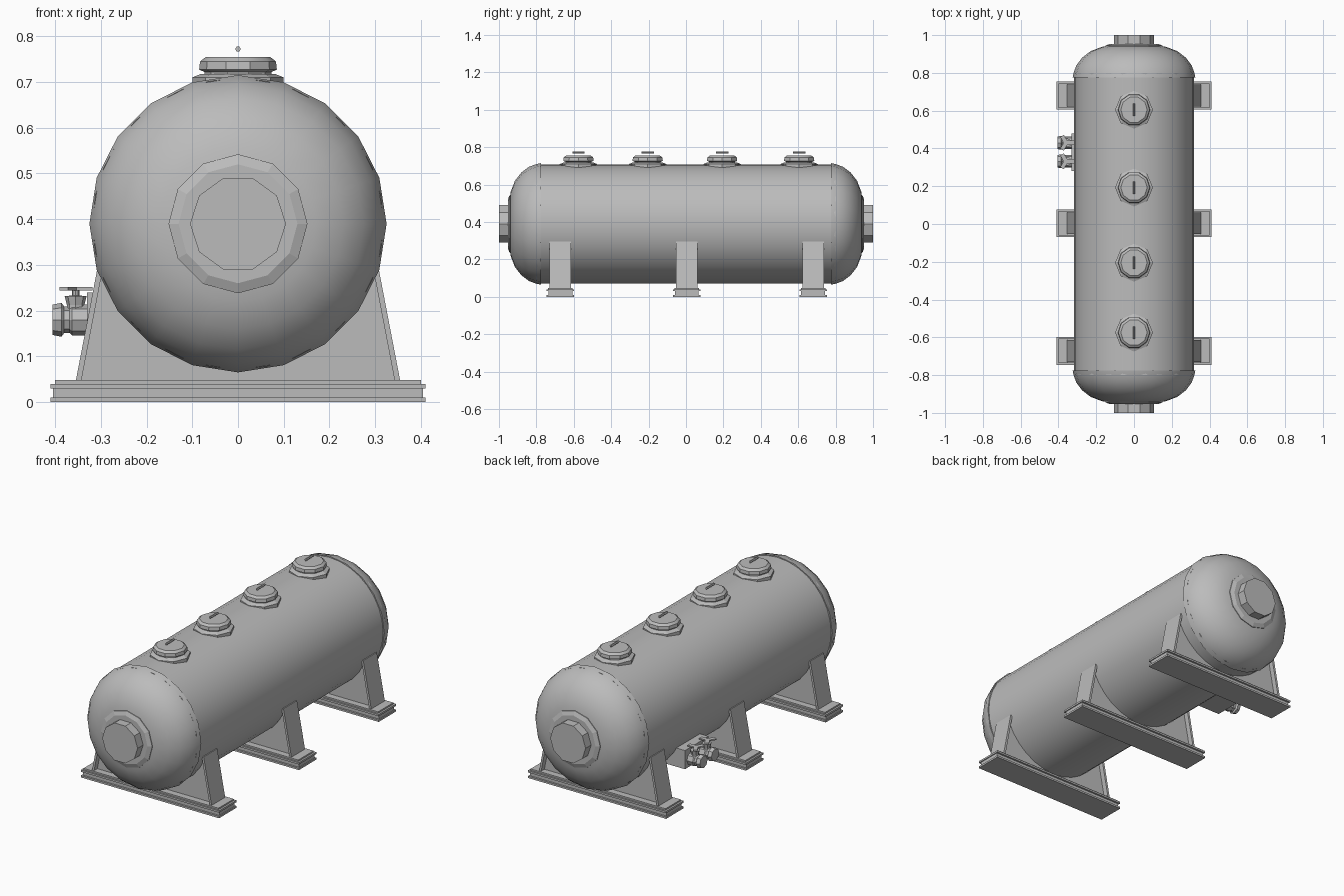
import bpy, bmesh, math
from mathutils import Matrix, Vector

cube = bpy.data.objects.get("Cube")
if cube:
    bpy.data.objects.remove(cube, do_unlink=True)

GREY = 0.5
steel = bpy.data.materials.new("grey steel")
steel.use_nodes = True
steel.diffuse_color = (GREY, GREY, GREY, 1)
steel.node_tree.nodes["Principled BSDF"].inputs["Base Color"].default_value = (GREY, GREY, GREY, 1)

AXIS_Z = 0.39   # height of the tank axis
TO_Y = Matrix.Rotation(math.radians(-90), 4, 'X')
TO_MINUS_Y = Matrix.Rotation(math.radians(90), 4, 'X')
TO_MINUS_X = Matrix.Rotation(math.radians(-90), 4, 'Y')
UPRIGHT = Matrix.Identity(4)


def finish(bm, name, smooth=None):
    bmesh.ops.recalc_face_normals(bm, faces=bm.faces)
    mesh = bpy.data.meshes.new(name)
    bm.to_mesh(mesh)
    bm.free()
    mesh.materials.append(steel)
    obj = bpy.data.objects.new(name, mesh)
    bpy.context.collection.objects.link(obj)
    if smooth:
        bpy.ops.object.select_all(action='DESELECT')
        obj.select_set(True)
        bpy.context.view_layer.objects.active = obj
        bpy.ops.object.shade_smooth_by_angle(angle=math.radians(smooth))
    return obj


def revolve(name, profile, sides, loc, turn=UPRIGHT, smooth=None):
    """Turn (radius, height) pairs about an axis and close both ends."""
    bm = bmesh.new()
    rings = []
    for r, h in profile:
        ring = []
        for i in range(sides):
            a = math.tau * i / sides
            ring.append(bm.verts.new((r * math.cos(a), r * math.sin(a), h)))
        rings.append(ring)
    for low, high in zip(rings, rings[1:]):
        for i in range(sides):
            j = (i + 1) % sides
            bm.faces.new((low[i], low[j], high[j], high[i]))
    bm.faces.new(rings[0])
    bm.faces.new(rings[-1])
    bm.transform(Matrix.Translation(loc) @ turn)
    return finish(bm, name, smooth)


def box(name, size, loc):
    bm = bmesh.new()
    bmesh.ops.create_cube(bm, size=1)
    bm.transform(Matrix.Translation(loc) @ Matrix.Diagonal((*size, 1)))
    return finish(bm, name)


def plate(name, outline, y, width):
    """Extrude an (x, z) outline along y, centred on y."""
    bm = bmesh.new()
    face = bm.faces.new([bm.verts.new((x, y - width / 2, z)) for x, z in outline])
    out = bmesh.ops.extrude_face_region(bm, geom=[face])
    moved = [v for v in out["geom"] if isinstance(v, bmesh.types.BMVert)]
    bmesh.ops.translate(bm, verts=moved, vec=Vector((0, width, 0)))
    return finish(bm, name)


# Tank shell
revolve("tank_shell", [(0.318, -0.8), (0.318, 0.8)], 32, (0, 0, AXIS_Z), TO_Y, 35)

# Domed ends with bolted flange and blank cap
dome = [(0.325, 0.775), (0.32, 0.8), (0.305, 0.84), (0.275, 0.88),
        (0.23, 0.915), (0.17, 0.938), (0.1, 0.946)]
flange = [(0.152, 0.93), (0.152, 0.944), (0.13, 0.953), (0.1, 0.953)]
cap = [(0.105, 0.94), (0.105, 1.0)]
for side, turn in (("front", TO_MINUS_Y), ("back", TO_Y)):
    centre = (0, 0, AXIS_Z)
    revolve(side + "_dome", dome, 20, centre, turn, 40)
    revolve(side + "_flange", flange, 12, centre, turn)
    revolve(side + "_cap", cap, 10, centre, turn)

# Row of top hatches, each with a collar, lid and bar handle
collar = [(0.1, 0.69), (0.1, 0.71), (0.08, 0.718)]
lid = [(0.073, 0.7), (0.073, 0.722), (0.085, 0.727), (0.083, 0.745), (0.07, 0.755)]
for n, y in enumerate((-0.575, -0.205, 0.193, 0.605), 1):
    revolve(f"hatch_collar_{n}", collar, 8, (0, y, 0))
    revolve(f"hatch_lid_{n}", lid, 10, (0, y, 0), smooth=25)
    revolve(f"hatch_handle_{n}", [(0.006, -0.033), (0.006, 0.033)], 6, (0, y, 0.772), TO_Y)

# Saddle supports: grooved beam, top plate, web and sloping end plates
for n, y in enumerate((-0.672, 0.004, 0.68), 1):
    box(f"beam_lower_flange_{n}", (0.82, 0.148, 0.01), (0, y, 0.005))
    box(f"beam_web_{n}", (0.81, 0.128, 0.024), (0, y, 0.02))
    box(f"beam_upper_flange_{n}", (0.82, 0.148, 0.01), (0, y, 0.035))
    box(f"saddle_base_{n}", (0.8, 0.13, 0.008), (0, y, 0.044))
    for s in (-1, 1):
        web = [(0, 0.045), (0.345, 0.045), (0.3, 0.29), (0.27, 0.29), (0.15, 0.14), (0, 0.1)]
        end = [(0.343, 0.045), (0.355, 0.045), (0.307, 0.295), (0.295, 0.295)]
        plate(f"saddle_web_{n}", [(s * x, z) for x, z in web], y, 0.06)
        plate(f"saddle_end_{n}", [(s * x, z) for x, z in end], y, 0.115)

# Drain block with two valves on the right side
box("drain_block", (0.17, 0.2, 0.1), (-0.245, 0.38, 0.19))
outlet = [(0.034, 0), (0.034, 0.035), (0.029, 0.04), (0.029, 0.052), (0.037, 0.058), (0.033, 0.078)]
bonnet = [(0.019, 0.18), (0.019, 0.212), (0.024, 0.232), (0.008, 0.233), (0.008, 0.246)]
for n, y in enumerate((0.332, 0.43), 1):
    revolve(f"valve_outlet_{n}", outlet, 8, (-0.328, y, 0.18), TO_MINUS_X)
    revolve(f"valve_bonnet_{n}", bonnet, 8, (-0.355, y, 0))
    for k in range(3):
        spoke = box(f"valve_handle_{n}", (0.042, 0.022, 0.007), (0.021, 0, 0))
        spoke.matrix_world = (Matrix.Translation((-0.36, y, 0.248))
                              @ Matrix.Rotation(math.tau * k / 3, 4, 'Z'))
